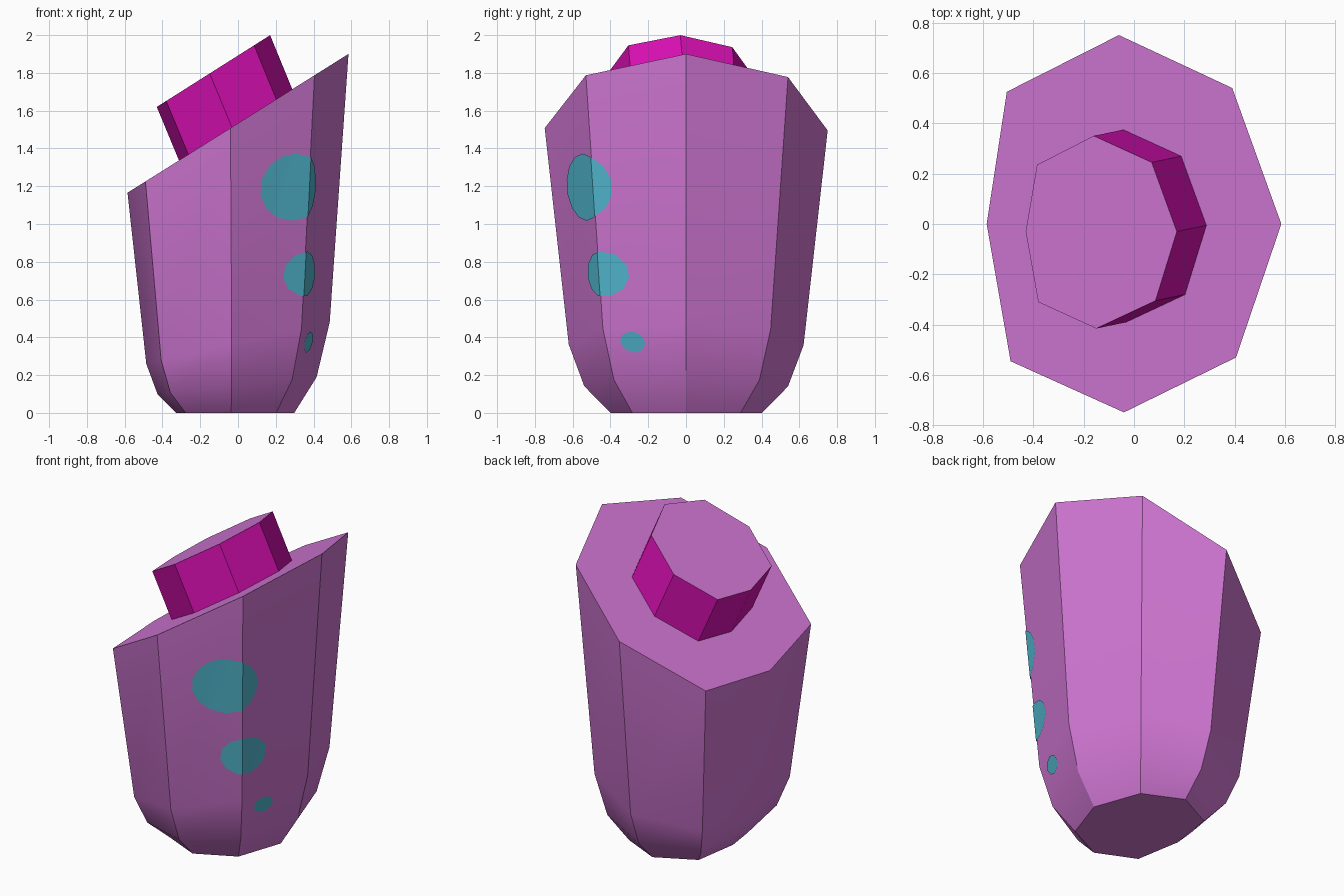
import bpy, bmesh, math
from mathutils import Vector
from mathutils.bvhtree import BVHTree

cube = bpy.data.objects.get("Cube")
if cube:
    bpy.data.objects.remove(cube, do_unlink=True)


def material(name, rgb):
    m = bpy.data.materials.new(name)
    m.use_nodes = True
    m.diffuse_color = (*rgb, 1)
    m.node_tree.nodes["Principled BSDF"].inputs["Base Color"].default_value = (*rgb, 1)
    return m


purple = material("orchid purple", (0.64, 0.185, 0.66))
magenta = material("deep magenta", (0.69, 0.005, 0.45))
teal = material("teal", (0.082, 0.47, 0.62))


def make_object(name, bm, mats, smooth=True):
    me = bpy.data.meshes.new(name)
    bm.to_mesh(me)
    ob = bpy.data.objects.new(name, me)
    bpy.context.collection.objects.link(ob)
    for m in mats:
        me.materials.append(m)
    if smooth:
        bpy.ops.object.select_all(action='DESELECT')
        ob.select_set(True)
        bpy.context.view_layer.objects.active = ob
        bpy.ops.object.shade_smooth_by_angle(angle=math.radians(30))
    return ob


def loft(rings):
    """Closed solid through rings of points, listed bottom to top."""
    bm = bmesh.new()
    loops = [[bm.verts.new(p) for p in ring] for ring in rings]
    n = len(loops[0])
    for lo, hi in zip(loops, loops[1:]):
        for i in range(n):
            j = (i + 1) % n
            bm.faces.new((lo[i], lo[j], hi[j], hi[i]))
    bm.faces.new(loops[0][::-1])
    bm.faces.new(loops[-1])
    bmesh.ops.recalc_face_normals(bm, faces=bm.faces)
    return bm


# Body: the rim outline shrinks and levels out towards the flat base
rim = [(0.585, 0), (0.39, 0.54), (-0.06, 0.75), (-0.505, 0.525),
       (-0.585, 0), (-0.49, -0.545), (-0.04, -0.748), (0.405, -0.53)]
# scale, x shift, height at the middle, slope along x
levels = [(0.535, -0.015, 0.0, 0.0), (0.72, -0.005, 0.145, 0.107),
          (0.83, 0.0, 0.37, 0.227), (1.0, 0.0, 1.533, 0.628)]
rings = [[(x * s + dx, y * s, z + slope * (x * s + dx)) for x, y in rim]
         for s, dx, z, slope in levels]
body_bm = loft(rings)
make_object("body", body_bm, [purple])

# Plug: leaning eight-sided stub with a cap in the body colour
cap = [(0.17, -0.03), (0.07, 0.245), (-0.16, 0.35), (-0.385, 0.235),
       (-0.43, -0.03), (-0.38, -0.31), (-0.15, -0.415), (0.085, -0.305)]
top = [(x, y, 1.892 + 0.633 * x) for x, y in cap]
foot = [(x + 0.12, y + 0.025, 1.525 + 0.628 * (x + 0.12)) for x, y in cap]
plug_bm = loft([foot, top])
plug_bm.normal_update()
for f in plug_bm.faces:
    f.material_index = 1 if f.normal.z > 0.7 else 0
make_object("plug", plug_bm, [magenta, purple], smooth=False)

# Spots: discs folded over the front corner and laid on the body
tree = BVHTree.FromBMesh(body_bm)
out = Vector((0.75, -0.66, 0)).normalized()
side = Vector((-out.y, out.x, 0))
corner_lo, corner_hi = Vector(rings[2][7]), Vector(rings[3][7])
fold = (corner_hi - corner_lo).cross(out).normalized()


def spot(name, across, z, width, height, sides):
    bm = bmesh.new()
    bmesh.ops.create_circle(bm, cap_ends=True, cap_tris=True, segments=sides, radius=1)
    bmesh.ops.subdivide_edges(bm, edges=bm.edges[:], cuts=3, use_grid_fill=True)
    for v in bm.verts:
        v.co = (side * (across + v.co.x * width) + out * 2
                + Vector((0, 0, z + v.co.y * height)))
    bmesh.ops.bisect_plane(bm, geom=bm.verts[:] + bm.edges[:] + bm.faces[:],
                           plane_co=corner_lo, plane_no=fold)
    for v in bm.verts:
        hit = tree.ray_cast(v.co, -out)[0]
        if hit:
            v.co = hit + out * 0.005
    bm.normal_update()
    if sum(f.normal.dot(out) for f in bm.faces) < 0:
        bmesh.ops.reverse_faces(bm, faces=bm.faces[:])
    make_object(name, bm, [teal])
    bm.free()


spot("large_spot", -0.208, 1.195, 0.188, 0.178, 14)
spot("middle_spot", -0.095, 0.735, 0.139, 0.12, 11)
spot("small_spot", 0.035, 0.375, 0.064, 0.056, 8)
body_bm.free()
plug_bm.free()
